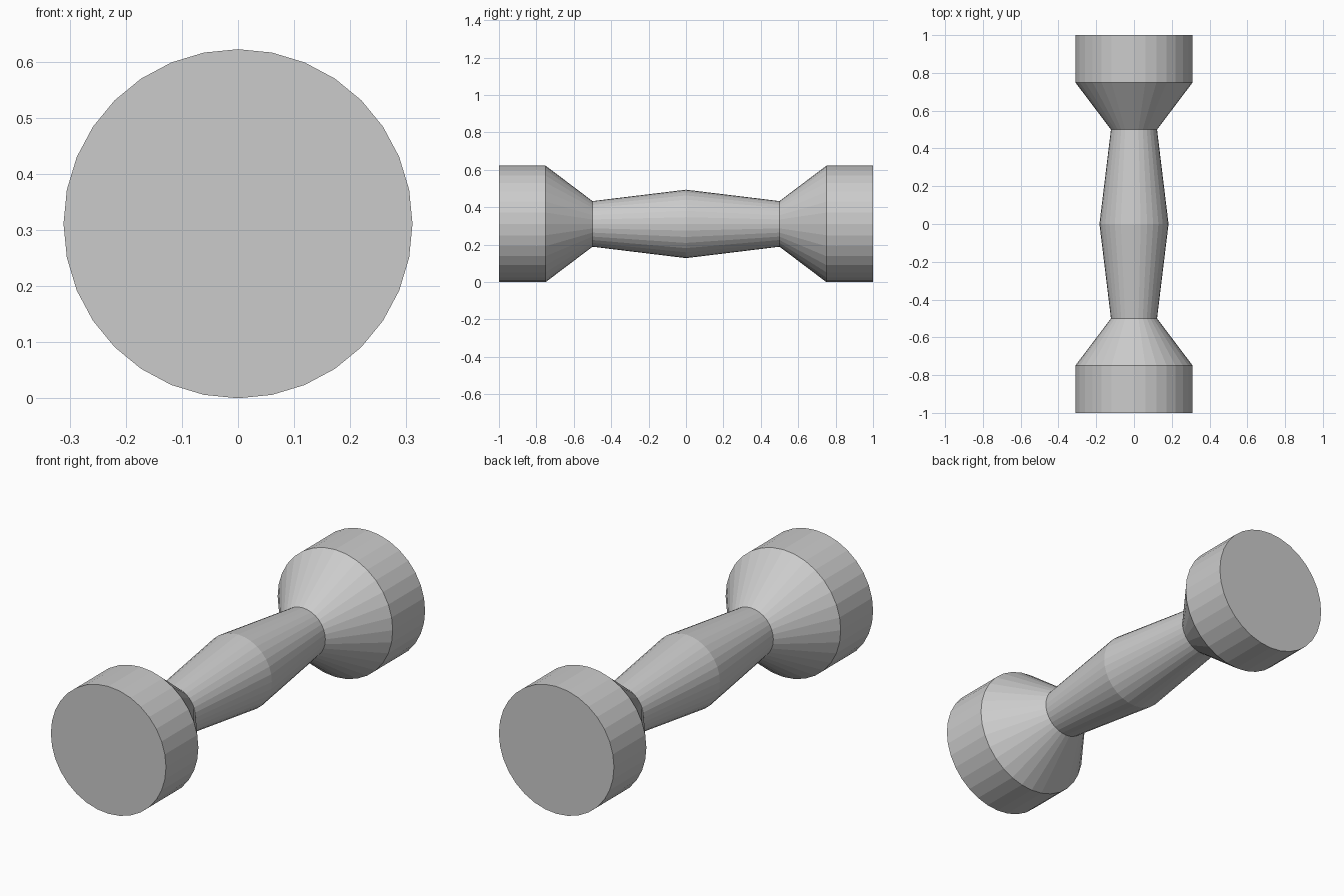
import bpy, bmesh
from math import cos, sin, tau

if "Cube" in bpy.data.objects:
    bpy.data.objects.remove(bpy.data.objects["Cube"])

SIDES = 32
RADIUS = 0.311

# Half profile as (distance from middle, radius): grip swell, neck, flare, end weight
half = [(0.0, 0.183), (0.5, 0.122), (0.75, RADIUS), (1.0, RADIUS)]
profile = [(-y, r) for y, r in reversed(half[1:])] + half

# Turn the mirrored profile around the y axis
bm = bmesh.new()
rings = [[bm.verts.new((r * sin(tau * i / SIDES), y, RADIUS + r * cos(tau * i / SIDES)))
          for i in range(SIDES)] for y, r in profile]
for a, b in zip(rings, rings[1:]):
    for i in range(SIDES):
        j = (i + 1) % SIDES
        bm.faces.new((a[i], a[j], b[j], b[i]))

# Flat end caps
bm.faces.new(rings[0])
bm.faces.new(rings[-1])
bmesh.ops.recalc_face_normals(bm, faces=bm.faces[:])

mesh = bpy.data.meshes.new("dumbbell")
bm.to_mesh(mesh)
bm.free()
bpy.context.collection.objects.link(bpy.data.objects.new("dumbbell", mesh))
